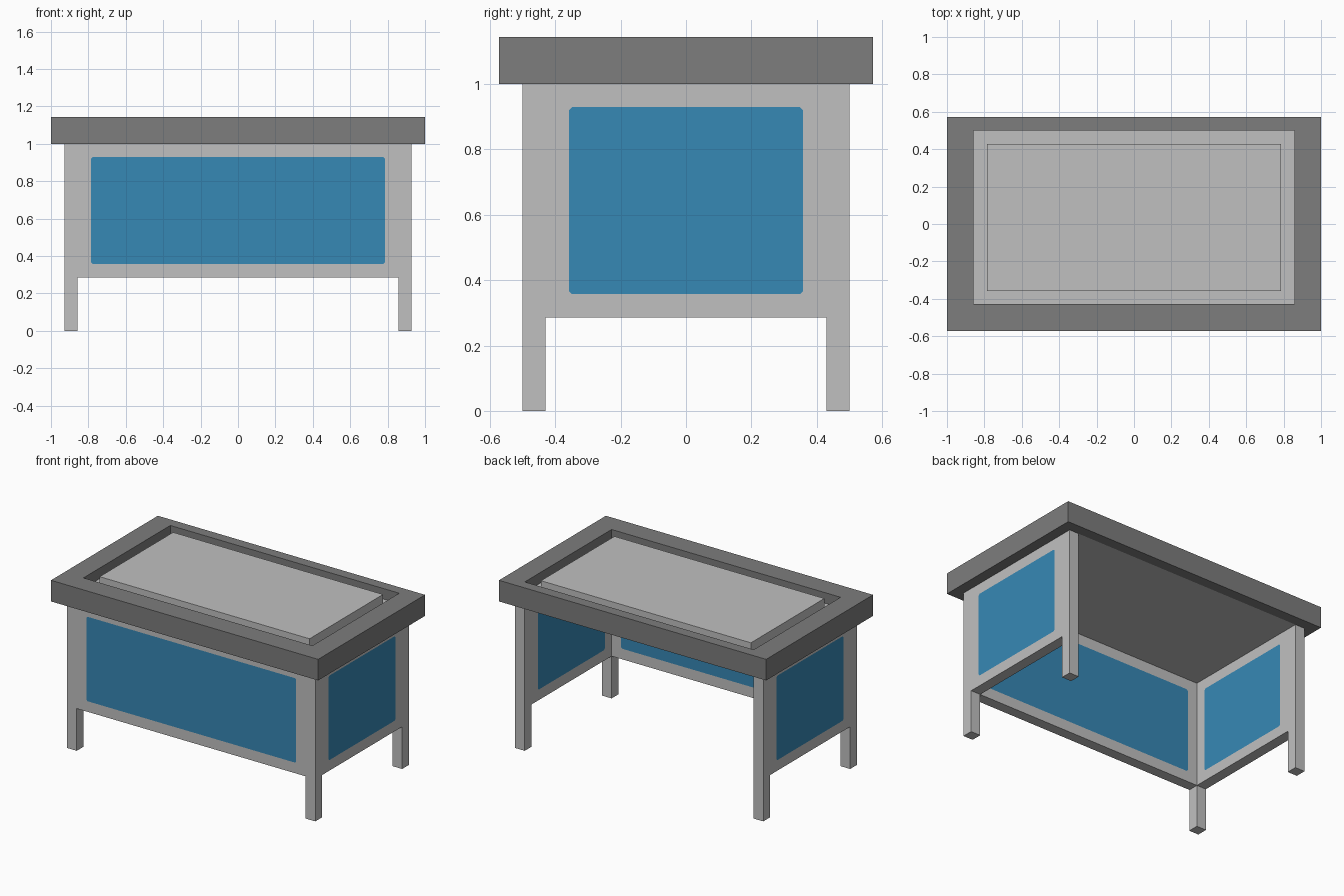
import bpy
import bmesh

if "Cube" in bpy.data.objects:
    bpy.data.objects.remove(bpy.data.objects["Cube"], do_unlink=True)

U = 1 / 14  # the whole table sits on a grid of this module


def material(name, rgb):
    mat = bpy.data.materials.new(name)
    mat.use_nodes = True
    mat.diffuse_color = (*rgb, 1)
    mat.node_tree.nodes["Principled BSDF"].inputs["Base Color"].default_value = (*rgb, 1)
    return mat


light_grey = material("light grey", (0.53, 0.53, 0.53))
dark_grey = material("dark grey", (0.205, 0.205, 0.205))
blue = material("panel blue", (0.037, 0.246, 0.462))


def finish(name, bm, *mats):
    bmesh.ops.recalc_face_normals(bm, faces=bm.faces)
    mesh = bpy.data.meshes.new(name)
    bm.to_mesh(mesh)
    bm.free()
    for mat in mats:
        mesh.materials.append(mat)
    obj = bpy.data.objects.new(name, mesh)
    bpy.context.collection.objects.link(obj)
    return obj


def box_mesh(lo, hi):
    """Box between two corners given in grid modules."""
    bm = bmesh.new()
    bmesh.ops.create_cube(bm, size=1)
    for v in bm.verts:
        v.co = [(a if c < 0 else b) * U for c, a, b in zip(v.co, lo, hi)]
    return bm


def box(name, lo, hi, mat):
    return finish(name, box_mesh(lo, hi), mat)


def panel(name, lo, hi, axis):
    """Board with a blue field, nipped at its corners, on both broad faces."""
    bm = box_mesh(lo, hi)
    bm.normal_update()
    broad = [f for f in bm.faces if abs(f.normal[axis]) > 0.9]
    bmesh.ops.inset_individual(bm, faces=broad, thickness=U, use_even_offset=True)
    corners = [v for f in broad for v in f.verts]
    bmesh.ops.bevel(bm, geom=corners, offset=0.009, segments=1, affect='VERTICES')
    for f in bm.faces:
        f.material_index = 1 if len(f.verts) == 8 else 0
    return finish(name, bm, light_grey, blue)


# Legs
for side, x in (("left", 12), ("right", -13)):
    for end, y in (("front", -7), ("back", 6)):
        box(f"{end}_{side}_leg", (x, y, 0), (x + 1, y + 1, 14), light_grey)

# Side and front panels between the legs; the back is open
panel("left_panel", (12, -6, 4), (13, 6, 14), 0)
panel("right_panel", (-13, -6, 4), (-12, 6, 14), 0)
panel("front_panel", (-12, -7, 4), (12, -6, 14), 1)

# Dark rim: rectangular frame around the tabletop opening
bm = bmesh.new()


def loop(x, y0, y1, z):
    return [bm.verts.new((a * U, b * U, z * U))
            for a, b in ((-x, y0), (x, y0), (x, y1), (-x, y1))]


rings = [loop(14, -8, 8, 14), loop(14, -8, 8, 16),
         loop(12, -6, 7, 16), loop(12, -6, 7, 14)]
for i, ring in enumerate(rings):
    other = rings[(i + 1) % 4]
    for j in range(4):
        k = (j + 1) % 4
        bm.faces.new((ring[j], ring[k], other[k], other[j]))
finish("tabletop_rim", bm, dark_grey)

# Recessed tray and the raised work surface inside it
box("tabletop_tray", (-12, -6, 14), (12, 7, 15), light_grey)
box("work_surface", (-11, -5, 15), (11, 6, 16), light_grey)
